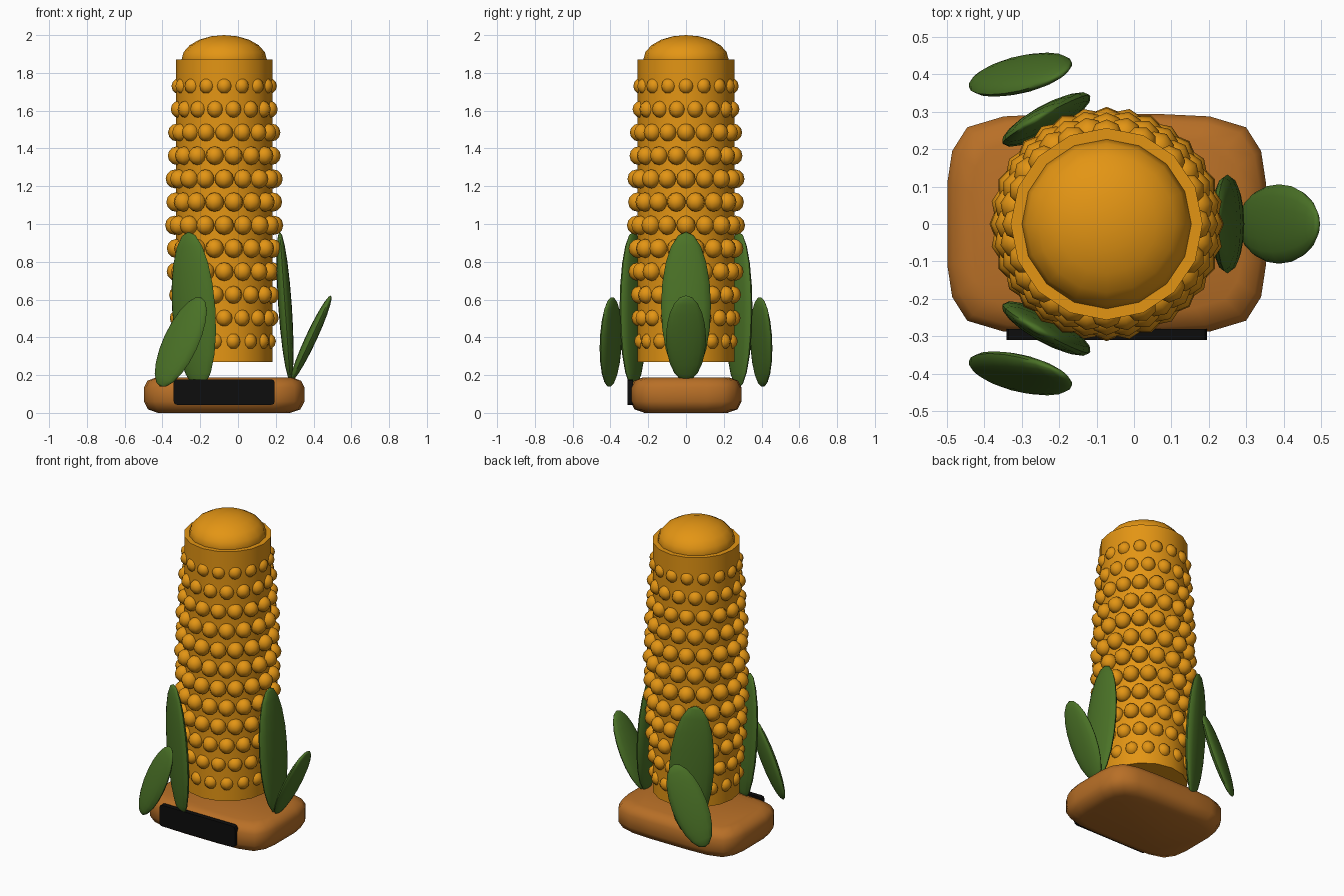
import bpy, bmesh
from math import sin, cos, pi, radians
from mathutils import Matrix, Vector

cube = bpy.data.objects.get("Cube")
if cube:
    bpy.data.objects.remove(cube, do_unlink=True)

AXIS_X = -0.073


def material(name, colour):
    m = bpy.data.materials.new(name)
    m.use_nodes = True
    m.diffuse_color = (*colour, 1)
    m.node_tree.nodes["Principled BSDF"].inputs["Base Color"].default_value = (*colour, 1)
    return m


GOLD = material("corn gold", (0.77, 0.30, 0.007))
BROWN = material("base brown", (0.48, 0.16, 0.02))
GREEN = material("leaf green", (0.07, 0.17, 0.02))
BLACK = material("plate black", (0.004, 0.004, 0.004))


def finish(name, bm, mat, angle=60):
    """Turn a bmesh into a smooth object that keeps sharp edges."""
    bmesh.ops.recalc_face_normals(bm, faces=bm.faces)
    mesh = bpy.data.meshes.new(name)
    bm.to_mesh(mesh)
    bm.free()
    mesh.materials.append(mat)
    ob = bpy.data.objects.new(name, mesh)
    bpy.context.collection.objects.link(ob)
    bpy.ops.object.select_all(action='DESELECT')
    ob.select_set(True)
    bpy.context.view_layer.objects.active = ob
    bpy.ops.object.shade_smooth_by_angle(angle=radians(angle))
    return ob


def add_ball(bm, matrix, segments, rings):
    bmesh.ops.create_uvsphere(bm, u_segments=segments, v_segments=rings, radius=1, matrix=matrix)


# Rounded base: an outline lofted through inset levels
bm = bmesh.new()
corner = [(0.425, 0.11), (0.412, 0.195), (0.372, 0.258), (0.275, 0.287), (0.13, 0.294)]
outline = corner + [(-x, y) for x, y in reversed(corner)]
outline += [(-x, -y) for x, y in outline]
levels = [(0.075, 0.0), (0.022, 0.018), (0, 0.06), (0, 0.135), (0.018, 0.17), (0.065, 0.188)]
rings = []
for inset, z in levels:
    sx, sy = 1 - inset / 0.425, 1 - inset / 0.294
    rings.append([bm.verts.new((AXIS_X + x * sx, y * sy, z)) for x, y in outline])
n = len(outline)
for low, high in zip(rings, rings[1:]):
    for i in range(n):
        j = (i + 1) % n
        bm.faces.new((low[i], low[j], high[j], high[i]))
bm.faces.new(rings[0])
bm.faces.new(rings[-1])
finish("base", bm, BROWN)

# Black plate on the front of the base
bm = bmesh.new()
bmesh.ops.create_cube(bm, size=1, matrix=Matrix.LocRotScale(
    Vector((AXIS_X, -0.295, 0.11)), None, Vector((0.535, 0.03, 0.135))))
edges = [e for e in bm.edges if abs(e.verts[0].co.y - e.verts[1].co.y) > 0.01]
bmesh.ops.bevel(bm, geom=edges, offset=0.018, segments=2, profile=0.5, affect='EDGES')
finish("front_plate", bm, BLACK, 30)

# Cob core
bm = bmesh.new()
bmesh.ops.create_cone(bm, cap_ends=True, segments=16, radius1=0.256, radius2=0.256, depth=1.6,
                      matrix=Matrix.Translation((AXIS_X, 0, 1.07)))
finish("cob", bm, GOLD, 40)

# Rounded tip
bm = bmesh.new()
add_ball(bm, Matrix.LocRotScale(Vector((AXIS_X, 0, 1.87)), None, Vector((0.226, 0.226, 0.13))), 16, 10)
finish("cob_tip", bm, GOLD)

# Staggered rows of kernels, plumper around the middle
bm = bmesh.new()
ROWS, COUNT = 12, 16
for row in range(ROWS):
    bulge = sin(pi * row / (ROWS - 1))
    distance = 0.236 + 0.026 * bulge
    size = 0.043 + 0.008 * bulge
    for k in range(COUNT):
        a = 2 * pi * (k + 0.5 * (row % 2)) / COUNT
        place = Vector((AXIS_X + distance * cos(a), distance * sin(a), 1.73 - 0.1228 * row))
        add_ball(bm, Matrix.LocRotScale(place, Matrix.Rotation(a, 3, 'Z'), Vector((size,) * 3)), 8, 6)
finish("kernels", bm, GOLD)


# Husk leaves: flattened balls turned about the cob, then leaned sideways
def leaf(name, place, turn, lean, size):
    bm = bmesh.new()
    rot = Matrix.Rotation(radians(lean), 3, 'Y') @ Matrix.Rotation(radians(turn), 3, 'Z')
    add_ball(bm, Matrix.LocRotScale(Vector(place), rot, Vector(size)), 16, 10)
    finish(name, bm, GREEN)


for side, turn in (("left", 0), ("back", 120), ("front", -120)):
    a = radians(turn)
    drop = 0.02 if turn else 0
    leaf(side + "_tall_leaf", (AXIS_X + 0.322 * cos(a), 0.322 * sin(a), 0.565 - drop),
         turn, -4, (0.036, 0.132, 0.395 + drop))
    leaf(side + "_short_leaf", (AXIS_X + 0.46 * cos(a), 0.46 * sin(a), 0.395 - drop),
         turn, 25, (0.03, 0.106, 0.25 + drop / 2))
